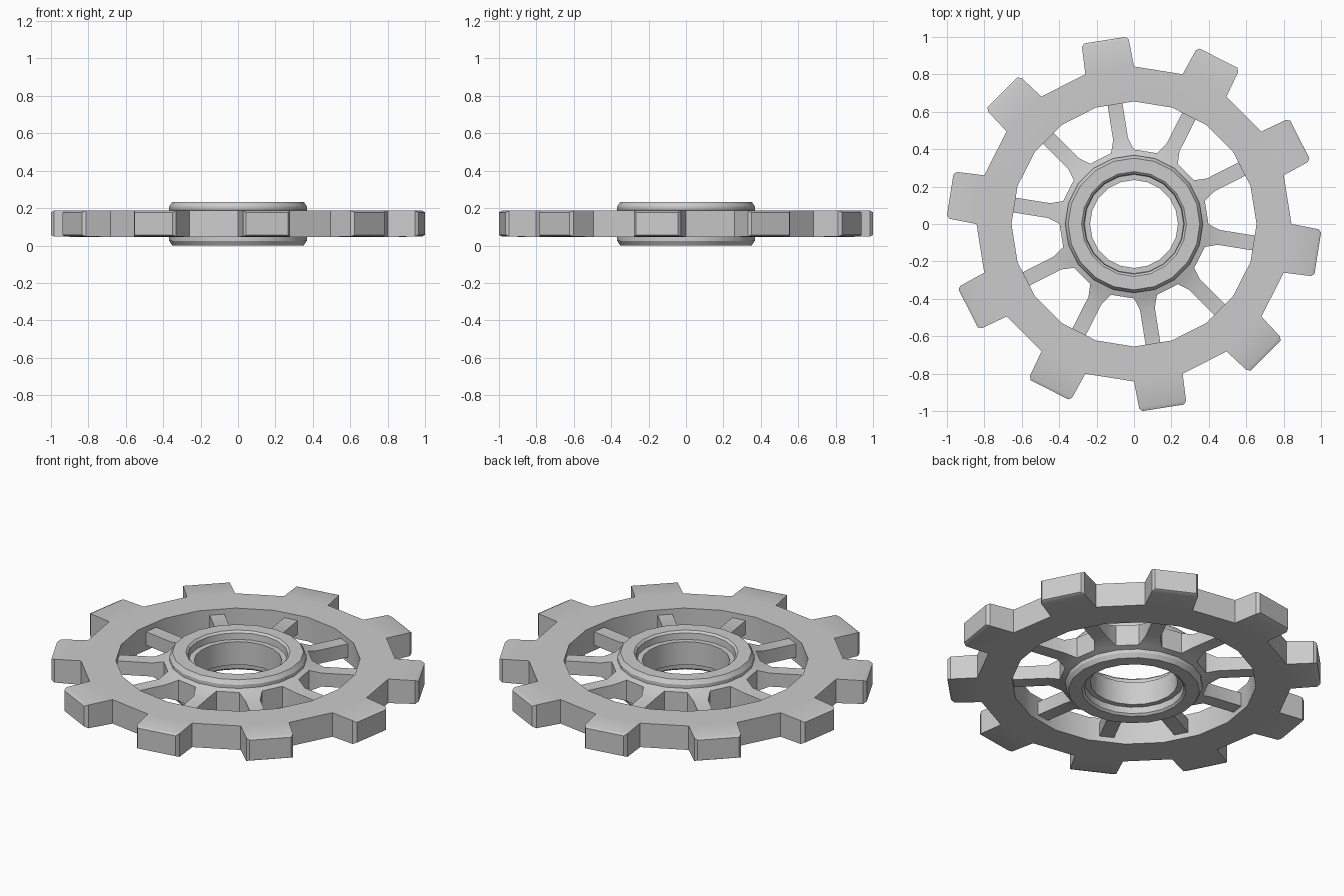
import bpy, bmesh
from math import cos, sin, pi, radians

if "Cube" in bpy.data.objects:
    bpy.data.objects.remove(bpy.data.objects["Cube"])

N = 20            # sides of every ring; odd segments carry a tooth and a spoke
ZC = 0.117        # mid height of the wheel
STEP = 2 * pi / N


def polar(r, i, z):
    a = i * STEP
    return (r * cos(a), r * sin(a), ZC + z)


def local(i, radial, side, z):
    """Point in the frame of segment i: outward, sideways, up."""
    a = (i + 0.5) * STEP
    return (radial * cos(a) - side * sin(a), radial * sin(a) + side * cos(a), ZC + z)


def section(bm, i, radial, half_w, half_z):
    """Rectangular cross-section across segment i."""
    corners = [(-1, -1), (1, -1), (1, 1), (-1, 1)]
    return [bm.verts.new(local(i, radial, s * half_w, z * half_z)) for s, z in corners]


def bridge(bm, a, b):
    for k in range(4):
        bm.faces.new((a[k], a[(k + 1) % 4], b[(k + 1) % 4], b[k]))


def spin(bm, profile):
    """Closed profile of (radius, z) revolved into N segments; returns vertex rings."""
    return [[bm.verts.new(polar(r, i, z)) for r, z in profile] for i in range(N)]


def finish(bm, name, angle):
    bmesh.ops.recalc_face_normals(bm, faces=bm.faces)
    mesh = bpy.data.meshes.new(name)
    bm.to_mesh(mesh)
    bm.free()
    ob = bpy.data.objects.new(name, mesh)
    bpy.context.collection.objects.link(ob)
    bpy.ops.object.select_all(action='DESELECT')
    ob.select_set(True)
    bpy.context.view_layer.objects.active = ob
    bpy.ops.object.shade_smooth_by_angle(angle=radians(angle))
    return ob


def build(name, profile, outer, sections, cap, angle):
    """Ring whose odd outer faces (profile edge outer -> outer+1) grow an arm."""
    bm = bmesh.new()
    rings = spin(bm, profile)
    n = len(profile)
    for i in range(N):
        a, b = rings[i], rings[(i + 1) % N]
        for k in range(n):
            m = (k + 1) % n
            if k == outer and i % 2:
                prev = [a[k], b[k], b[m], a[m]]
                for sec in sections:
                    cur = section(bm, i, *sec)
                    bridge(bm, prev, cur)
                    prev = cur
                if cap:
                    bm.faces.new(prev)
            else:
                bm.faces.new((a[k], b[k], b[m], a[m]))
    return finish(bm, name, angle)


# Rim with ten softly chamfered teeth
build("toothed_rim",
      [(0.655, -0.071), (0.842, -0.071), (0.842, 0.071), (0.655, 0.071)], 1,
      [(0.977, 0.127, 0.069), (0.995, 0.113, 0.060)], True, 30)

# Hub with stepped bore, raised collars and ten flared spokes
half = [(0.235, 0.068), (0.265, 0.068), (0.268, 0.105), (0.280, 0.116),
        (0.352, 0.116), (0.368, 0.092), (0.368, 0.072), (0.398, 0.062)]
profile = [(r, -z) for r, z in half] + half[::-1]
build("hub_with_spokes", profile, len(half) - 1,
      [(0.458, 0.040, 0.040), (0.650, 0.040, 0.040)], True, 30)
